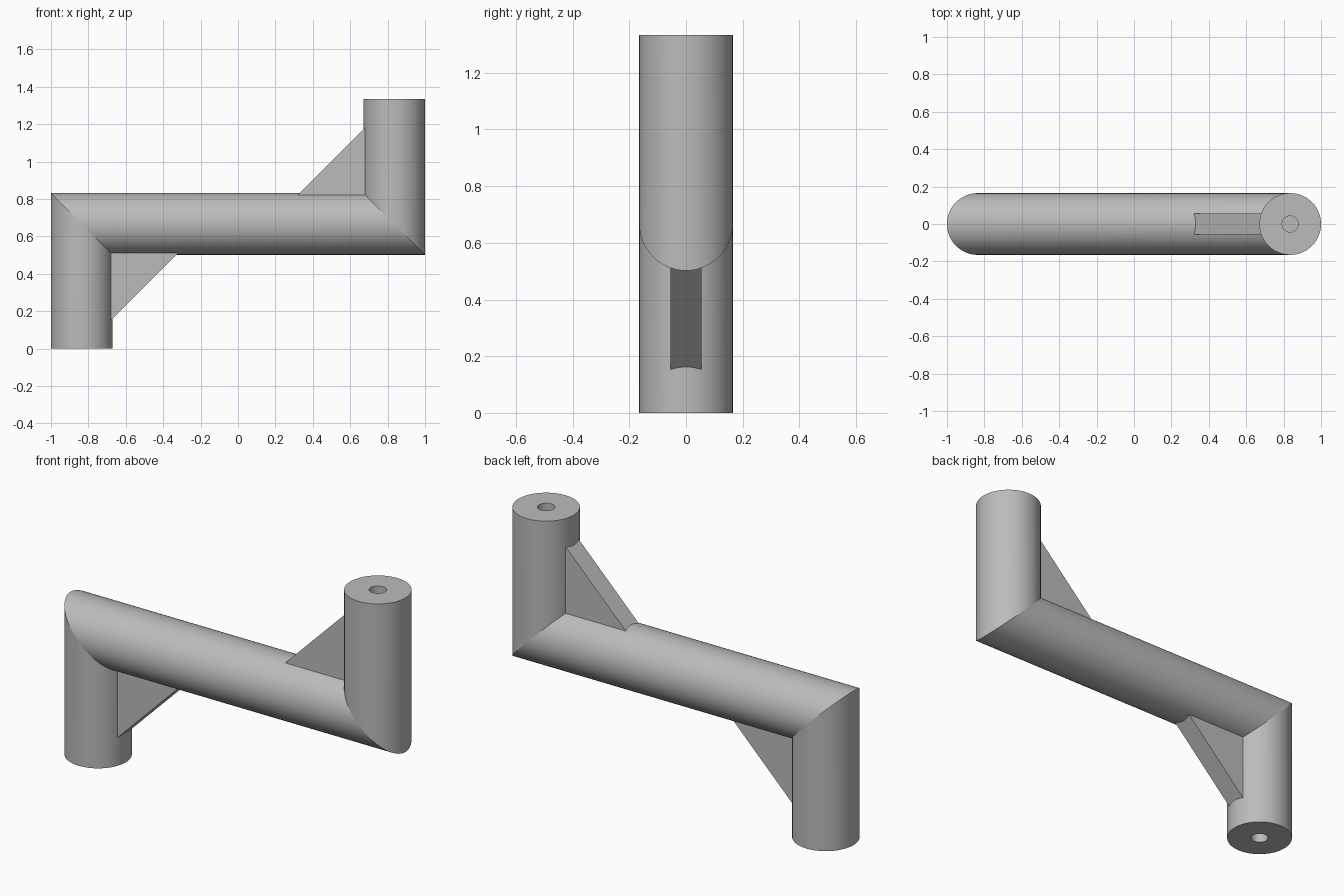
import bpy, bmesh
from math import cos, sin, tau
from mathutils import Vector

cube = bpy.data.objects.get("Cube")
if cube:
    bpy.data.objects.remove(cube, do_unlink=True)

R, HOLE, DEPTH = 0.165, 0.043, 0.2    # tube radius, bore radius, bore depth
AX, MID, TOP = 0.835, 0.667, 1.334    # column axis, bar height, total height
SEG = 64

grey = bpy.data.materials.new("plain grey")
grey.use_nodes = True
colour = (0.5, 0.5, 0.5, 1)
grey.diffuse_color = colour
grey.node_tree.nodes["Principled BSDF"].inputs["Base Color"].default_value = colour


def finish(bm, name):
    bmesh.ops.recalc_face_normals(bm, faces=bm.faces)
    mesh = bpy.data.meshes.new(name)
    bm.to_mesh(mesh)
    bm.free()
    mesh.materials.append(grey)
    obj = bpy.data.objects.new(name, mesh)
    bpy.context.collection.objects.link(obj)
    return obj


# Mitred crank tube with a blind bore in each end: (x, z, radius, miter slope)
stations = [(-AX, DEPTH, HOLE, 0), (-AX, 0, HOLE, 0), (-AX, 0, R, 0),
            (-AX, MID, R, -1), (AX, MID, R, -1),
            (AX, TOP, R, 0), (AX, TOP, HOLE, 0), (AX, TOP - DEPTH, HOLE, 0)]
bm = bmesh.new()
rings = []
for x, z, r, slope in stations:
    ring = []
    for i in range(SEG):
        u, v = r * cos(tau * i / SEG), r * sin(tau * i / SEG)
        ring.append(bm.verts.new((x + u, v, z + slope * u)))
    rings.append(ring)
for a, b in zip(rings, rings[1:]):
    for i in range(SEG):
        j = (i + 1) % SEG
        bm.faces.new((a[i], a[j], b[j], b[i])).smooth = True
bm.faces.new(rings[0])
bm.faces.new(rings[-1])
# Keep the miters and rims crisp
for ring in rings:
    for i in range(SEG):
        edge = bm.edges.get((ring[i], ring[(i + 1) % SEG]))
        edge.smooth = False
finish(bm, "crank_tube")


# Triangular gussets, the lower one being the upper turned half way round
def gusset(name, side):
    profile = [(0.26, 0.095), (0.74, 0.575), (0.74, 0.095)]
    bm = bmesh.new()
    face = bm.faces.new([bm.verts.new((side * x, -0.055, MID + side * z))
                         for x, z in profile])
    ext = bmesh.ops.extrude_face_region(bm, geom=[face])
    verts = [g for g in ext["geom"] if isinstance(g, bmesh.types.BMVert)]
    bmesh.ops.translate(bm, verts=verts, vec=Vector((0, 0.11, 0)))
    finish(bm, name)


gusset("upper_gusset", 1)
gusset("lower_gusset", -1)
